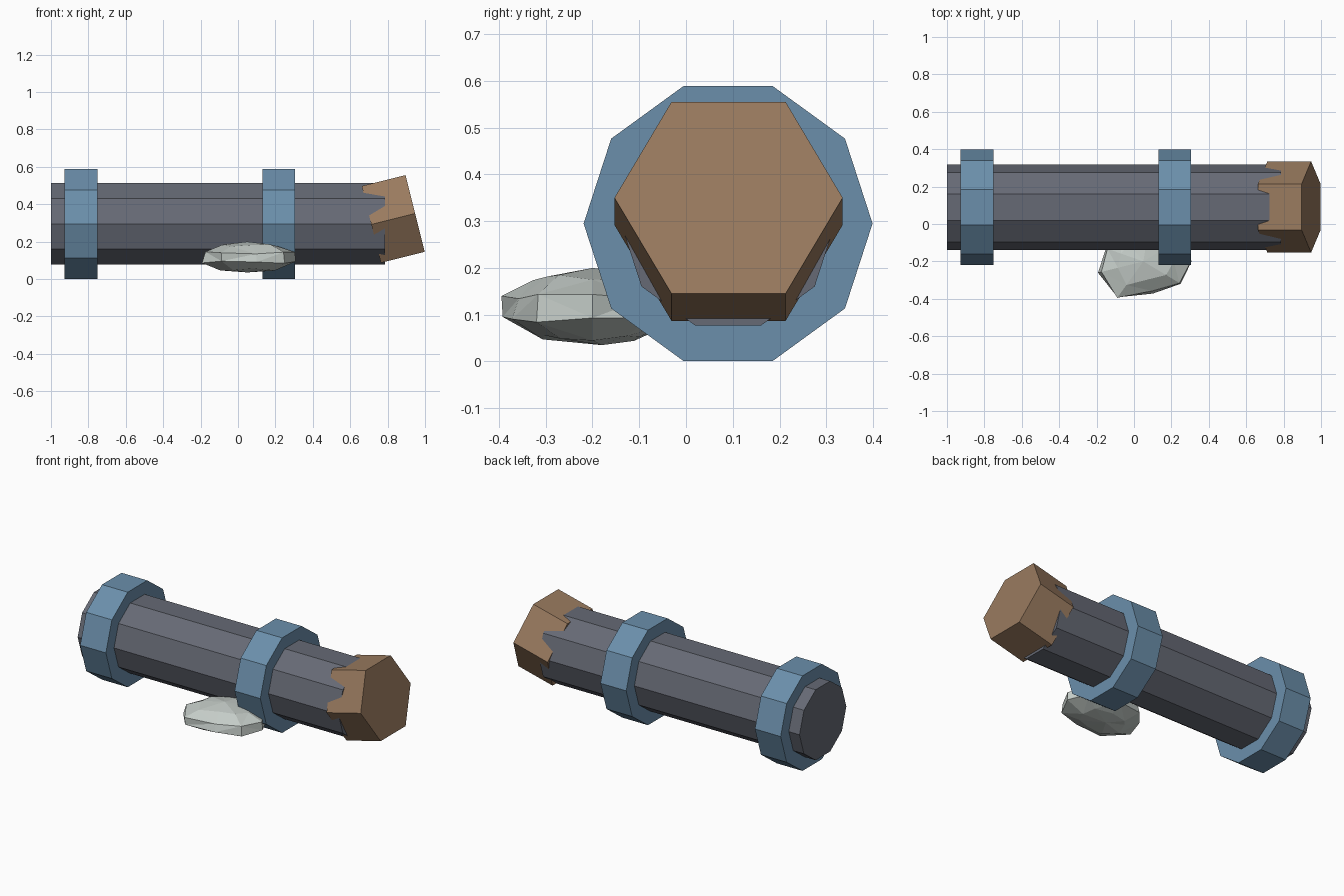
import bpy
import bmesh
from math import cos, sin, pi, radians
from mathutils import Matrix, Vector

if "Cube" in bpy.data.objects:
    bpy.data.objects.remove(bpy.data.objects["Cube"])


def material(name, rgb):
    m = bpy.data.materials.new(name)
    m.diffuse_color = (*rgb, 1)
    m.use_nodes = True
    m.node_tree.nodes["Principled BSDF"].inputs["Base Color"].default_value = m.diffuse_color
    return m


def loft(name, loops, mat):
    """Skin a list of equal-length point loops and close both ends."""
    bm = bmesh.new()
    rows = [[bm.verts.new(p) for p in loop] for loop in loops]
    n = len(rows[0])
    for a, b in zip(rows, rows[1:]):
        for i in range(n):
            j = (i + 1) % n
            bm.faces.new((a[i], a[j], b[j], b[i]))
    bm.faces.new(rows[0])
    bm.faces.new(rows[-1])
    bmesh.ops.recalc_face_normals(bm, faces=bm.faces)
    mesh = bpy.data.meshes.new(name)
    bm.to_mesh(mesh)
    bm.free()
    mesh.materials.append(mat)
    ob = bpy.data.objects.new(name, mesh)
    bpy.context.collection.objects.link(ob)
    return ob


def prism(name, sides, radius, length, centre, mat, tilt=0):
    """Prism along x with corners on the +y and -y sides."""
    loops = [[(x, radius * cos(2 * pi * i / sides), radius * sin(2 * pi * i / sides))
              for i in range(sides)] for x in (-length / 2, length / 2)]
    ob = loft(name, loops, mat)
    ob.data.transform(Matrix.Rotation(-tilt, 4, 'Y'))
    ob.location = centre
    return ob


steel = material("dark_steel", (0.133, 0.144, 0.178))
blue = material("blue_metal", (0.147, 0.274, 0.407))
rust = material("rusty_brown", (0.318, 0.195, 0.113))
stone = material("pale_stone", (0.55, 0.60, 0.57))

CY, CZ = 0.09, 0.295

# Pipe and its two flange rings
prism("pipe", 10, 0.229, 1.785, (-0.1075, CY, CZ), steel)
for name, x in (("rear_flange", -0.839), ("middle_flange", 0.218)):
    prism(name, 10, 0.309, 0.176, (x, CY, CZ), blue)

# Tilted hexagonal end cap, cutting into the pipe end
prism("end_cap", 6, 0.244, 0.241, (0.83, CY + 0.001, 0.321), rust, radians(14))

# Flattened rock: uneven outline repeated at four heights, with two poles
outline = [(-0.15, -0.13), (-0.19, -0.26), (-0.09, -0.395), (0.1, -0.37), (0.25, -0.32),
           (0.31, -0.2), (0.25, -0.08), (0.08, -0.02), (-0.08, -0.05)]
centre = Vector((0.05, -0.2))
loops = []
for z, s, wobble in ((0.05, 0.58, 0.06), (0.09, 1.0, 0.015), (0.14, 0.96, -0.04), (0.18, 0.6, -0.08)):
    loop = []
    for i, p in enumerate(outline):
        q = centre + (Vector(p) - centre) * s * (1 + wobble * sin(i * 2.4))
        loop.append((q.x, q.y, z + 0.006 * sin(i * 1.9 + z * 40)))
    loops.append(loop)
rock = loft("rock", loops, stone)
bm = bmesh.new()
bm.from_mesh(rock.data)
for f in [f for f in bm.faces if len(f.verts) > 4]:
    top = f.calc_center_median().z > 0.1
    pole = bmesh.ops.poke(bm, faces=[f])["verts"][0]
    pole.co.x, pole.co.y, pole.co.z = 0.05, -0.2 if top else -0.18, 0.2 if top else 0.035
bmesh.ops.triangulate(bm, faces=bm.faces)
bmesh.ops.recalc_face_normals(bm, faces=bm.faces)
bm.to_mesh(rock.data)
bm.free()
